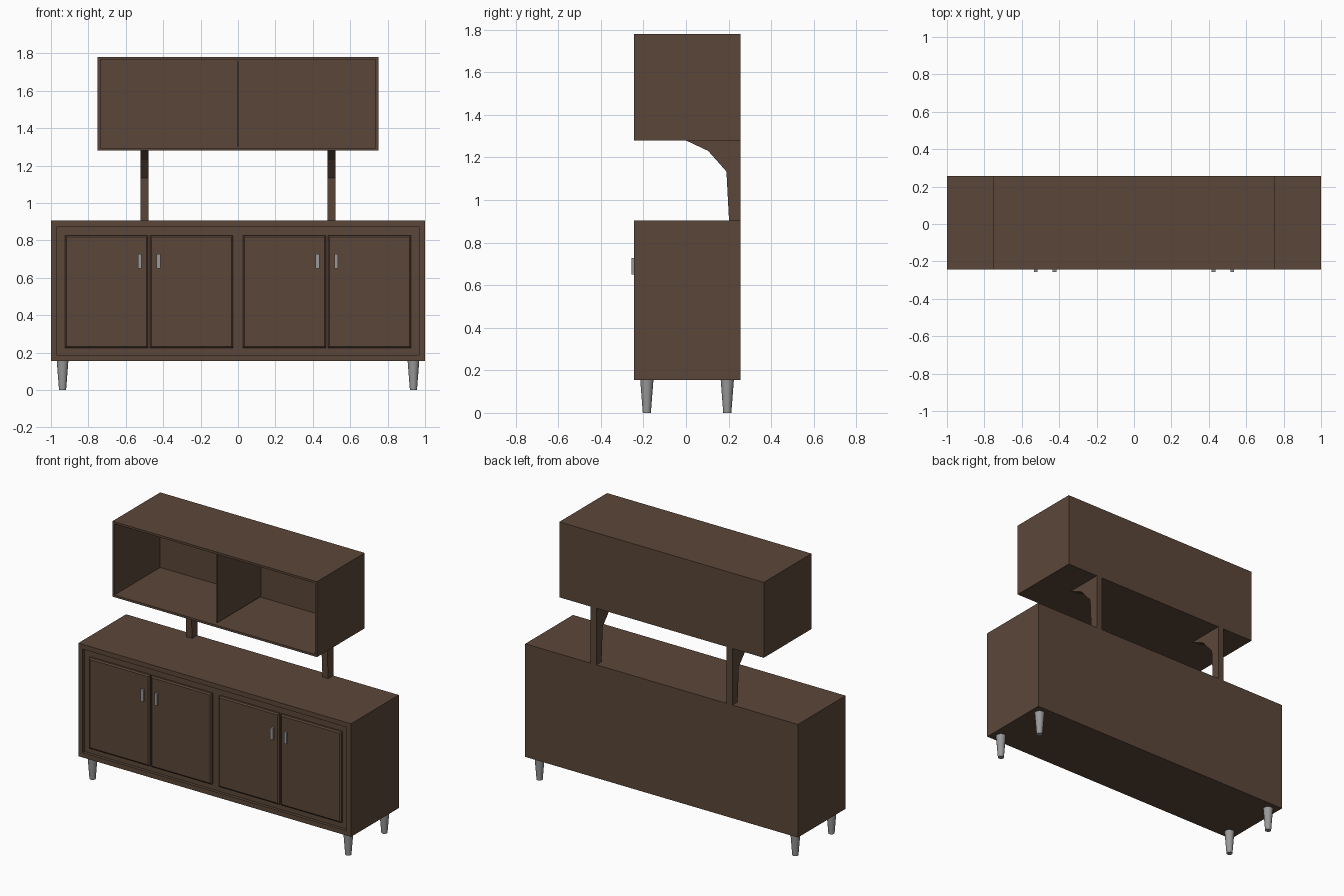
import bpy
import bmesh
from mathutils import Matrix, Vector

FRONT, BACK = -0.244, 0.256

default = bpy.data.objects.get("Cube")
if default:
    bpy.data.objects.remove(default, do_unlink=True)


def make_material(name, rgb):
    mat = bpy.data.materials.new(name)
    mat.use_nodes = True
    mat.diffuse_color = (*rgb, 1)
    mat.node_tree.nodes["Principled BSDF"].inputs["Base Color"].default_value = (*rgb, 1)
    return mat


wood = make_material("dark brown wood", (0.105, 0.062, 0.041))
metal = make_material("grey metal", (0.32, 0.32, 0.32))


def finish(bm, name, mat):
    bmesh.ops.recalc_face_normals(bm, faces=bm.faces)
    mesh = bpy.data.meshes.new(name)
    bm.to_mesh(mesh)
    bm.free()
    mesh.materials.append(mat)
    obj = bpy.data.objects.new(name, mesh)
    bpy.context.collection.objects.link(obj)
    return obj


def box(x, y, z):
    """Box from three (low, high) ranges."""
    bm = bmesh.new()
    ranges = (x, y, z)
    centre = Vector([(a + b) / 2 for a, b in ranges])
    size = Vector([b - a for a, b in ranges])
    bmesh.ops.create_cube(bm, size=1, matrix=Matrix.Translation(centre) @ Matrix.Diagonal(size).to_4x4())
    bm.normal_update()
    return bm


def front_face(bm):
    return min(bm.faces, key=lambda f: f.calc_center_median().y)


def cabinet(name, half_width, z, border, depth):
    """Box with a framed recess sunk into its front."""
    bm = box((-half_width, half_width), (FRONT, BACK), z)
    face = front_face(bm)
    bmesh.ops.inset_region(bm, faces=[face], thickness=border)
    sunk = bmesh.ops.extrude_discrete_faces(bm, faces=[face])["faces"][0]
    bmesh.ops.translate(bm, verts=sunk.verts, vec=(0, depth, 0))
    finish(bm, name, wood)


# Cabinet bodies
cabinet("base_cabinet", 1.0, (0.155, 0.905), 0.045, 0.02)
cabinet("upper_shelf", 0.75, (1.28, 1.78), 0.02, 0.48)
finish(box((-0.004, 0.004), (FRONT + 0.025, BACK - 0.02), (1.3, 1.76)), "shelf_divider", wood)

# Doors with sloped edges, and their handles
doors = {"outer": ((0.48, 0.925), 0.525), "inner": ((0.027, 0.47), 0.425)}
for side, sign in (("left", 1), ("right", -1)):
    for place, (span, handle_x) in doors.items():
        x = sorted(sign * v for v in span)
        bm = box(x, (FRONT + 0.008, FRONT + 0.02), (0.225, 0.827))
        bmesh.ops.inset_region(bm, faces=[front_face(bm)], thickness=0.012, depth=0.007)
        finish(bm, f"{side}_{place}_door", wood)
        hx = sign * handle_x
        finish(box((hx - 0.01, hx + 0.01), (FRONT - 0.012, FRONT + 0.002), (0.65, 0.728)),
               f"{side}_{place}_handle", metal)

# Curved brackets carrying the shelf
profile = [(BACK, 0.905), (0.202, 0.905), (0.19, 1.134), (0.104, 1.231), (0, 1.28), (BACK, 1.28)]
for side, sign in (("left", 1), ("right", -1)):
    bm = bmesh.new()
    x = sign * 0.499 - 0.021
    face = bm.faces.new([bm.verts.new((x, y, z)) for y, z in profile])
    other = bmesh.ops.extrude_face_region(bm, geom=[face], use_keep_orig=True)["geom"]
    bmesh.ops.translate(bm, vec=(0.042, 0, 0),
                        verts=[v for v in other if isinstance(v, bmesh.types.BMVert)])
    finish(bm, f"{side}_bracket", wood)

# Tapered legs
for side, x in (("left", 0.938), ("right", -0.938)):
    for end, y in (("front", -0.184), ("back", 0.194)):
        bm = bmesh.new()
        bmesh.ops.create_cone(bm, cap_ends=True, segments=24, radius1=0.019, radius2=0.031,
                              depth=0.155, matrix=Matrix.Translation((x, y, 0.0775)))
        leg = finish(bm, f"{end}_{side}_leg", metal)
        bpy.ops.object.select_all(action="DESELECT")
        leg.select_set(True)
        bpy.context.view_layer.objects.active = leg
        bpy.ops.object.shade_smooth_by_angle()
